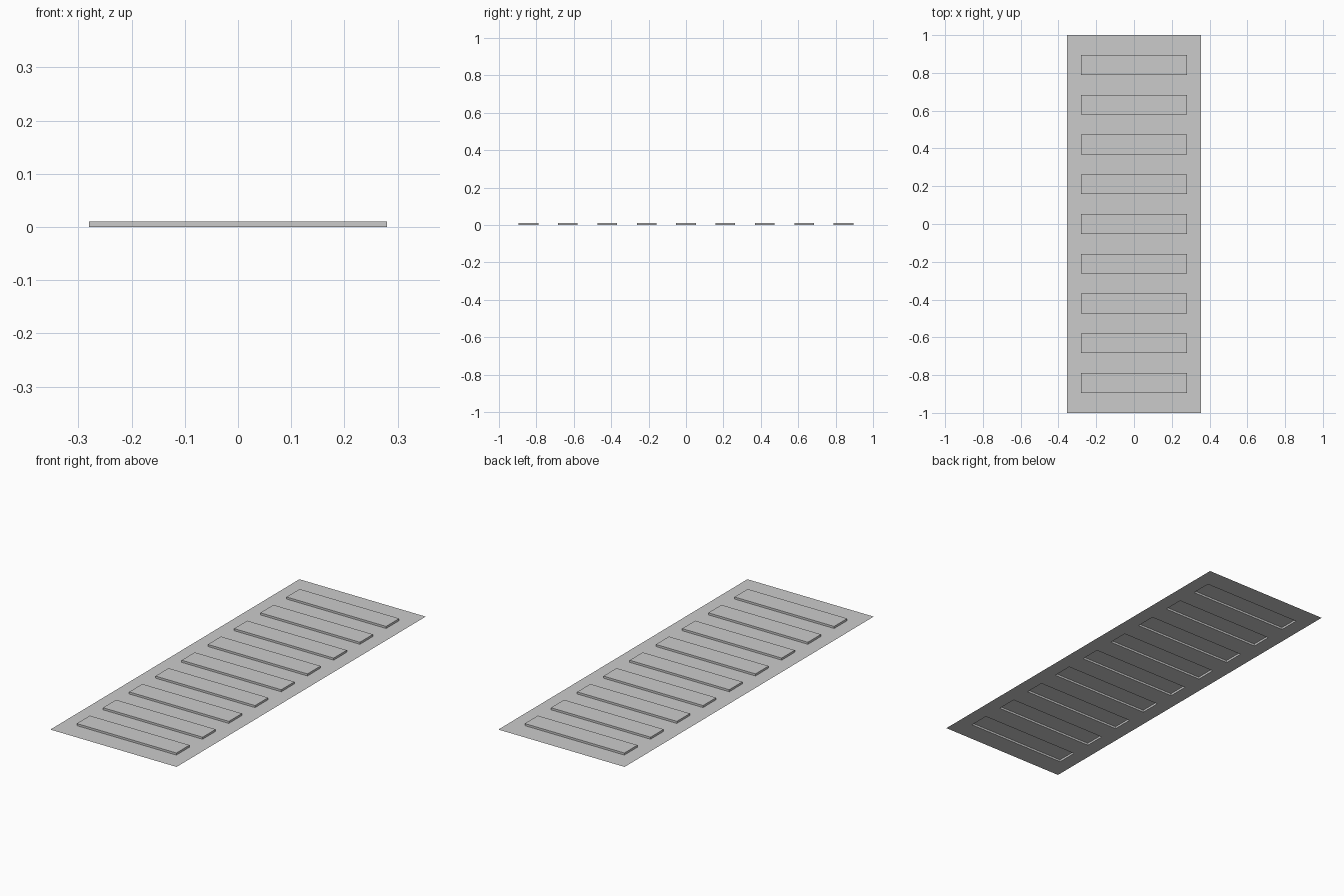
import bpy, bmesh

if "Cube" in bpy.data.objects:
    bpy.data.objects.remove(bpy.data.objects["Cube"])

RIBS = 9
PITCH = 2 / 19            # rib width equals gap width
HALF_W, RIB_HALF, HEIGHT = 0.355, 0.28, 0.0105

bm = bmesh.new()

# Flat sheet: 3 columns by alternating gap / rib rows
xs = [-HALF_W, -RIB_HALF, RIB_HALF, HALF_W]
ys = [-1 + i * PITCH for i in range(2 * RIBS + 2)]
grid = [[bm.verts.new((x, y, 0)) for x in xs] for y in ys]
ribs = []
for j in range(len(ys) - 1):
    for i in range(3):
        f = bm.faces.new((grid[j][i], grid[j][i + 1], grid[j + 1][i + 1], grid[j + 1][i]))
        if i == 1 and j % 2 == 1:
            ribs.append(f)

# Embossed ribs, hollow from below
tops = bmesh.ops.extrude_discrete_faces(bm, faces=ribs)["faces"]
bmesh.ops.translate(bm, vec=(0, 0, HEIGHT), verts=list({v for f in tops for v in f.verts}))
bm.normal_update()

mesh = bpy.data.meshes.new("ribbed_sheet")
bm.to_mesh(mesh)
bm.free()
bpy.context.collection.objects.link(bpy.data.objects.new("ribbed_sheet", mesh))
